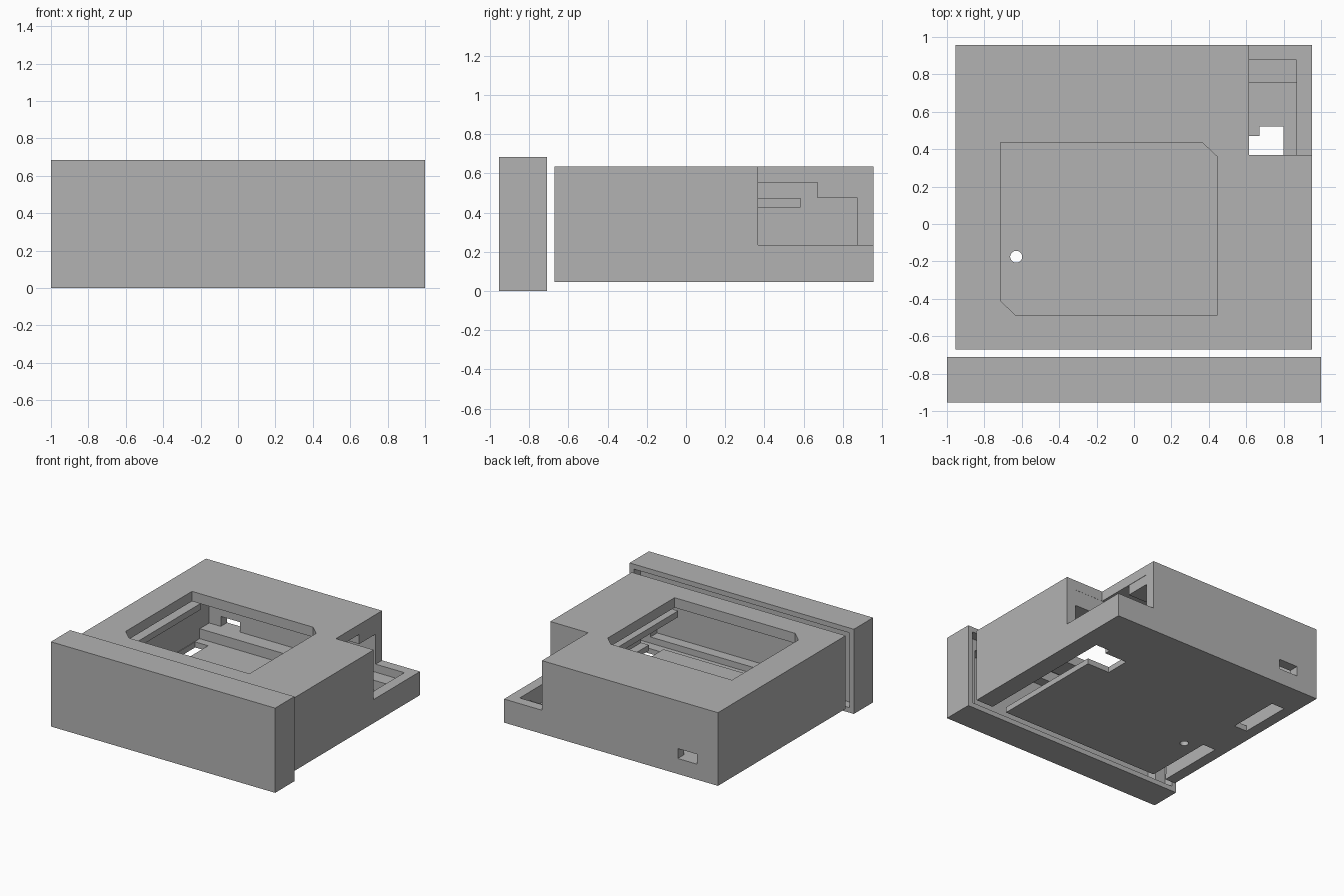
import bpy, bmesh

cube = bpy.data.objects.get("Cube")
if cube:
    bpy.data.objects.remove(cube, do_unlink=True)

grey = bpy.data.materials.new("plain grey")
grey.use_nodes = True
grey.diffuse_color = (0.45, 0.45, 0.45, 1)
grey.node_tree.nodes["Principled BSDF"].inputs["Base Color"].default_value = grey.diffuse_color


def prism(name, outline, z0, z1):
    """Extrude a flat outline upwards from z0 to z1."""
    bm = bmesh.new()
    face = bm.faces.new([bm.verts.new((x, y, z0)) for x, y in outline])
    top = bmesh.ops.extrude_face_region(bm, geom=[face])["geom"]
    verts = [v for v in top if isinstance(v, bmesh.types.BMVert)]
    bmesh.ops.translate(bm, verts=verts, vec=(0, 0, z1 - z0))
    bmesh.ops.recalc_face_normals(bm, faces=bm.faces)
    mesh = bpy.data.meshes.new(name)
    bm.to_mesh(mesh)
    bm.free()
    mesh.materials.append(grey)
    ob = bpy.data.objects.new(name, mesh)
    bpy.context.collection.objects.link(ob)
    return ob


def box(name, x0, x1, y0, y1, z0, z1):
    return prism(name, [(x0, y0), (x1, y0), (x1, y1), (x0, y1)], z0, z1)


def cut(target, cutter):
    """Subtract the cutter and throw it away."""
    cutter.hide_render = True
    mod = target.modifiers.new("cut", "BOOLEAN")
    mod.operation = "DIFFERENCE"
    mod.solver = "EXACT"
    mod.object = cutter
    bpy.context.view_layer.objects.active = target
    bpy.ops.object.modifier_apply(modifier=mod.name)
    bpy.data.objects.remove(cutter, do_unlink=True)


# Front cover: stepped recess that receives the open end of the housing
cover = box("front_cover", -1, 1, -0.955, -0.71, 0, 0.683)
cut(cover, box("cover_rebate", -0.96, 0.96, -0.79, -0.6, 0.04, 0.643))
cut(cover, box("cover_cavity", -0.87, 0.87, -0.875, -0.6, 0.09, 0.555))

# Housing shell, open at the front
housing = box("housing", -0.955, 0.953, -0.67, 0.957, 0.045, 0.635)
cut(housing, box("housing_cavity", -0.87, 0.87, -0.8, 0.876, 0.09, 0.555))

# Display window with two chamfered corners
window = [(-0.715, 0.435), (0.365, 0.435), (0.445, 0.36),
          (0.445, -0.49), (-0.63, -0.49), (-0.715, -0.41)]
cut(housing, prism("window_cutter", window, 0.5, 0.8))

# Corner notch above the tray
cut(housing, box("notch_cutter", 0.615, 1.2, 0.368, 1.2, 0.235, 0.8))

# Floor openings, and a port through the back wall
openings = [
    (0.67, 0.80, -0.8, 0.52, 0, 0.2),
    (0.47, 0.75, 0.27, 0.47, 0, 0.2),
    (-0.865, -0.75, -0.8, -0.10, 0, 0.2),
    (-0.865, -0.75, 0.26, 0.69, 0, 0.2),
    (-0.767, -0.597, 0.8, 1.1, 0.17, 0.25),
]
for dims in openings:
    cut(housing, box("opening_cutter", *dims))

# Small round floor hole
bpy.ops.mesh.primitive_cylinder_add(vertices=24, radius=0.032, depth=0.3,
                                    location=(-0.63, -0.175, 0.07))
cut(housing, bpy.context.object)

# Inner ledge, rails and ceiling blocks
box("back_ledge", -0.875, 0.875, 0.755, 0.88, 0.085, 0.17)
box("left_rail", -0.875, -0.74, -0.6, 0.585, 0.425, 0.475)
box("right_rail", 0.49, 0.612, -0.6, 0.585, 0.425, 0.475)
box("back_ceiling_bar", -0.875, 0.612, 0.67, 0.88, 0.475, 0.56)
box("side_ceiling_block", 0.6, 0.875, -0.6, 0.367, 0.425, 0.56)
